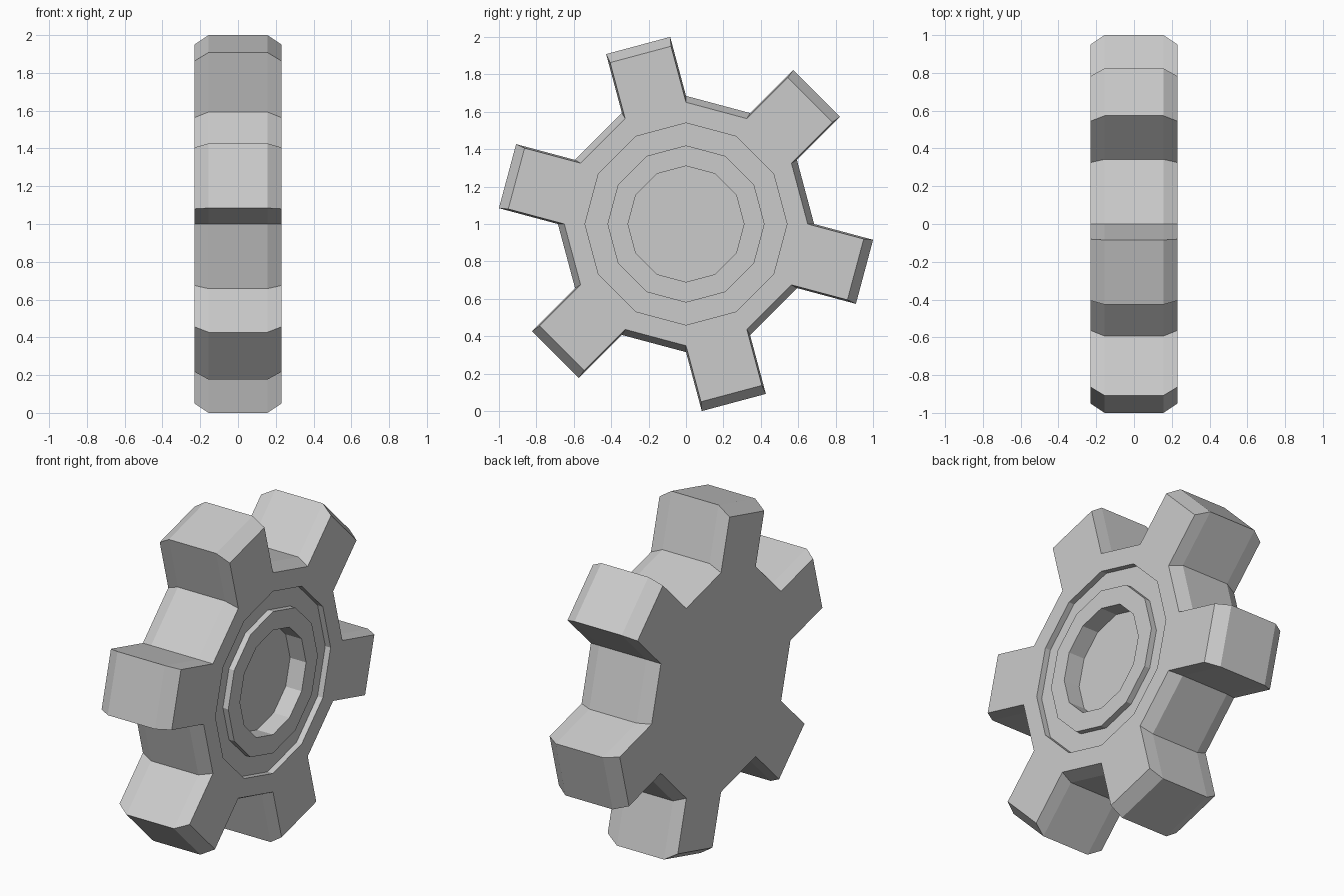
import bpy, bmesh, math

SIDES = 12
ROOT_R = 0.685      # radius of the gear body between the teeth
TIP = 0.988         # distance from the axle to the flat tip of a tooth
HALF_W, RIM_HALF = 0.23, 0.155
BEVEL = 0.95        # scale of the outline on the two outer faces

cube = bpy.data.objects.get("Cube")
if cube:
    bpy.data.objects.remove(cube, do_unlink=True)

grey = bpy.data.materials.new("plain_grey")
grey.use_nodes = True
grey.diffuse_color = (0.6, 0.6, 0.6, 1)
grey.node_tree.nodes["Principled BSDF"].inputs["Base Color"].default_value = (0.6, 0.6, 0.6, 1)

bm = bmesh.new()


def vert(x, y, z):
    return bm.verts.new((x, y, z + 1))


def ring(x, radius):
    """Twelve-sided loop around the axle."""
    steps = [math.tau * i / SIDES for i in range(SIDES)]
    return [vert(x, radius * math.cos(a), radius * math.sin(a)) for a in steps]


def bridge(a, b, sectors=range(SIDES)):
    for i in sectors:
        j = (i + 1) % SIDES
        bm.faces.new((a[i], a[j], b[j], b[i]))


def section(x, scale):
    """Root loop and the two tip corners of each tooth."""
    tips = {}
    half = ROOT_R * math.sin(math.pi / SIDES)
    for i in range(1, SIDES, 2):
        mid = math.tau * (i + 0.5) / SIDES
        c, s = math.cos(mid), math.sin(mid)
        tips[i] = [vert(x, scale * (TIP * c - w * s), scale * (TIP * s + w * c))
                   for w in (-half, half)]
    return ring(x, ROOT_R * scale), tips


# Toothed rim with bevelled edges
sections = [section(x, k) for x, k in
            ((-HALF_W, BEVEL), (-RIM_HALF, 1), (RIM_HALF, 1), (HALF_W, BEVEL))]
for (root_a, tips_a), (root_b, tips_b) in zip(sections, sections[1:]):
    bridge(root_a, root_b, range(0, SIDES, 2))
    for i in tips_a:
        j = (i + 1) % SIDES
        path_a = [root_a[i], *tips_a[i], root_a[j]]
        path_b = [root_b[i], *tips_b[i], root_b[j]]
        for k in range(3):
            bm.faces.new((path_a[k], path_a[k + 1], path_b[k + 1], path_b[k]))

# Flat side faces of the teeth
for root, tips in (sections[0], sections[-1]):
    for i, (t0, t1) in tips.items():
        bm.faces.new((root[i], t0, t1, root[(i + 1) % SIDES]))

# Plain back, and hub side with a shallow groove and a deeper centre recess
bm.faces.new(sections[0][0])
loop = sections[-1][0]
for depth, radius in ((0, 0.54), (0.035, 0.54), (0.035, 0.42),
                      (0, 0.42), (0, 0.31), (0.105, 0.31)):
    inner = ring(HALF_W - depth, radius)
    bridge(loop, inner)
    loop = inner
bm.faces.new(loop)

bmesh.ops.recalc_face_normals(bm, faces=bm.faces)
mesh = bpy.data.meshes.new("gear_wheel")
bm.to_mesh(mesh)
bm.free()
mesh.materials.append(grey)
gear = bpy.data.objects.new("gear_wheel", mesh)
bpy.context.collection.objects.link(gear)
